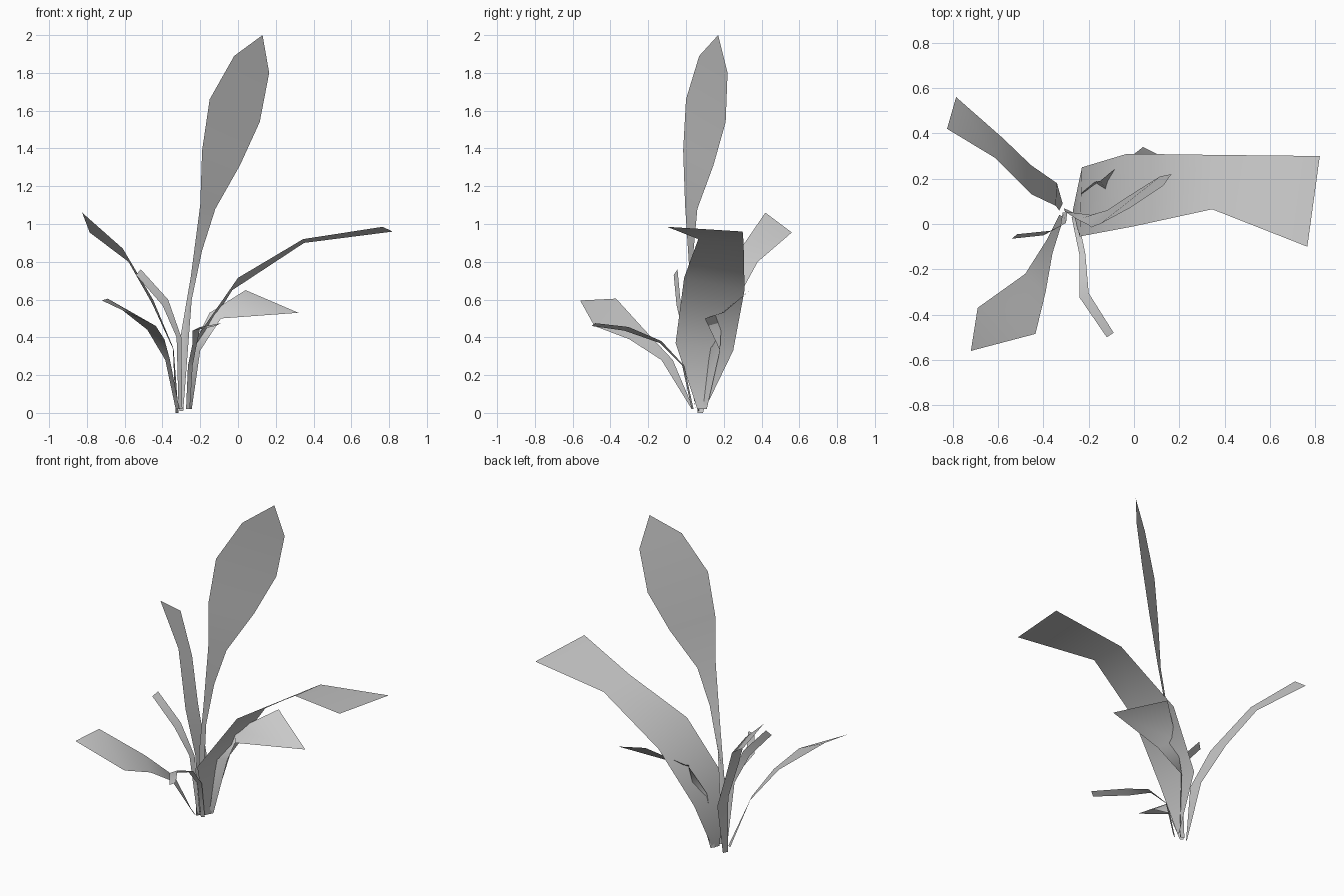
import bpy, bmesh


def leaf(name, left, right, tip=None):
    """Thin leaf blade stretched between a left and a right edge curve."""
    bm = bmesh.new()
    a = [bm.verts.new(p) for p in left]
    b = [bm.verts.new(p) for p in right]
    for i in range(len(a) - 1):
        bm.faces.new((a[i], b[i], b[i + 1], a[i + 1]))
    if tip:
        bm.faces.new((a[-1], b[-1], bm.verts.new(tip)))
    bmesh.ops.recalc_face_normals(bm, faces=bm.faces)
    if sum(f.normal.z * f.calc_area() for f in bm.faces) < 0:
        bmesh.ops.reverse_faces(bm, faces=bm.faces)
    for f in bm.faces:
        f.smooth = True
    me = bpy.data.meshes.new(name)
    bm.to_mesh(me)
    bm.free()
    bpy.context.collection.objects.link(bpy.data.objects.new(name, me))


# tall upright leaf with a pointed oval blade
leaf("tall_leaf",
     [(-.31, .07, .01), (-.305, .055, .4), (-.25, .02, .72), (-.2, -.005, 1.1),
      (-.19, -.015, 1.39), (-.15, 0, 1.66), (-.02, .07, 1.89)],
     [(-.29, .06, .01), (-.245, .04, .6), (-.19, .04, .86), (-.12, .06, 1.08),
      (.01, .145, 1.31), (.115, .21, 1.54), (.165, .22, 1.8)],
     (.13, .17, 2))

# broad leaf arching to the right
leaf("broad_right_leaf",
     [(-.27, .06, .02), (-.24, -.055, .37), (0, -.01, .715), (.345, .065, .92), (.765, -.1, .985)],
     [(-.25, .1, .02), (-.23, .25, .33), (-.03, .31, .65), (.35, .305, .9), (.82, .3, .96)])

# low leaf spreading under the broad one
leaf("low_right_leaf",
     [(-.26, .09, .02), (-.235, .13, .36), (-.15, .19, .53), (.04, .34, .65)],
     [(-.245, .11, .02), (-.2, .18, .33), (-.09, .1, .5), (.32, .2, .53)])

# leaf reaching to the back left
leaf("back_left_leaf",
     [(-.33, .06, 0), (-.345, .08, .35), (-.45, .13, .6), (-.61, .29, .87), (-.825, .42, 1.06)],
     [(-.315, .09, 0), (-.34, .18, .33), (-.455, .26, .58), (-.58, .38, .8), (-.785, .56, .955)])

# drooping leaf at the front left
leaf("front_left_leaf",
     [(-.33, .04, .02), (-.385, -.07, .28), (-.48, -.22, .44), (-.69, -.37, .605)],
     [(-.31, .03, .02), (-.36, -.13, .28), (-.39, -.3, .39), (-.435, -.485, .46)],
     (-.72, -.56, .595))

# narrow upright leaf on the left
leaf("narrow_left_leaf",
     [(-.315, .05, .02), (-.325, -.01, .4), (-.4, -.05, .57), (-.54, -.065, .73)],
     [(-.295, .05, .02), (-.3, .005, .4), (-.37, -.03, .6), (-.515, -.045, .76)])

# narrow leaf bending to the front
leaf("narrow_front_leaf",
     [(-.275, .03, .02), (-.265, -.02, .25), (-.24, -.14, .37), (-.24, -.325, .435), (-.12, -.5, .46)],
     [(-.255, .04, .02), (-.24, -.01, .25), (-.215, -.13, .38), (-.2, -.305, .455), (-.09, -.48, .475)])
